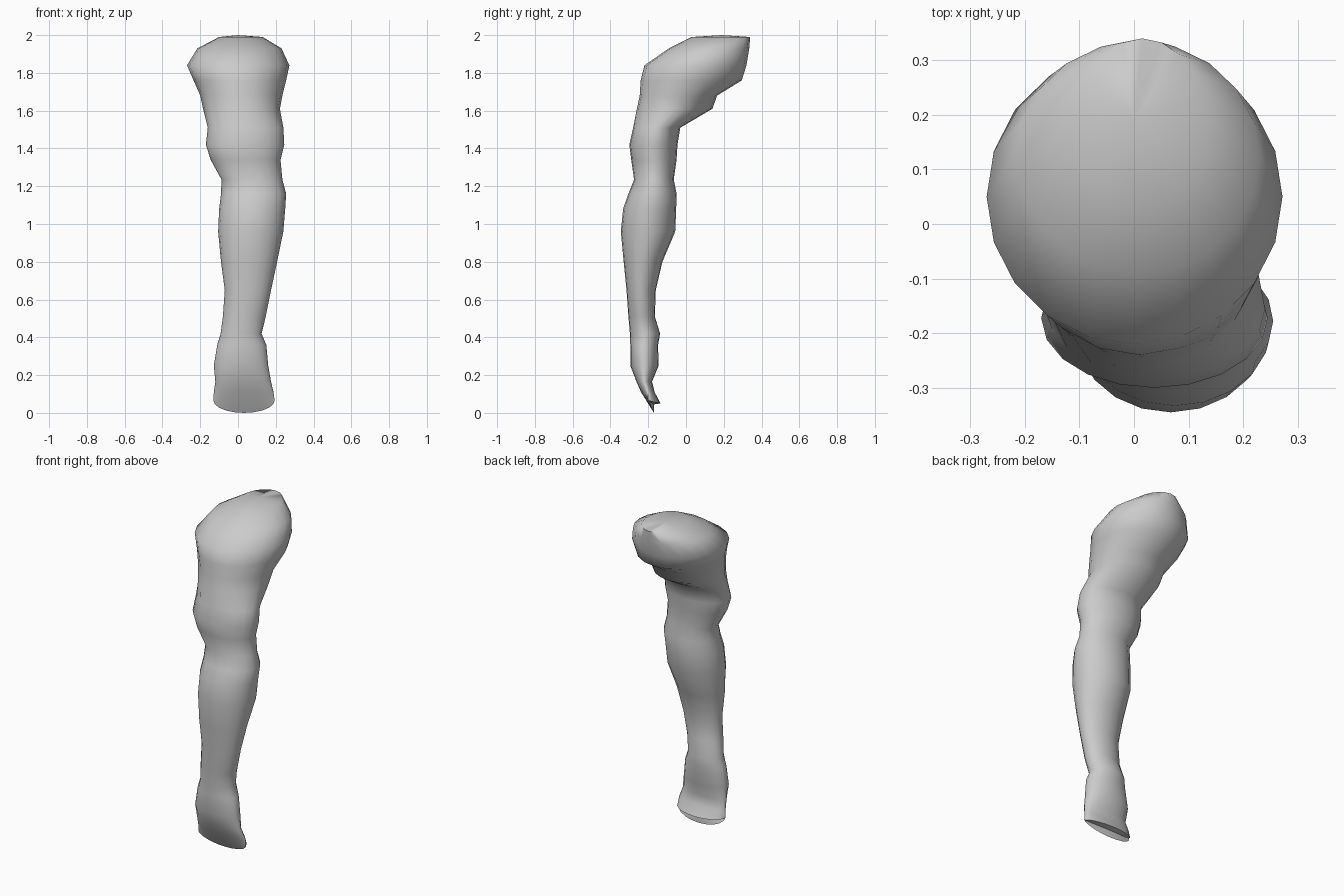
import bpy, bmesh, math

cube = bpy.data.objects.get("Cube")
if cube:
    bpy.data.objects.remove(cube, do_unlink=True)

SIDES = 20

# One plain grey material
grey = bpy.data.materials.new("plain grey")
grey.use_nodes = True
grey.diffuse_color = (0.6, 0.6, 0.6, 1)
grey.node_tree.nodes["Principled BSDF"].inputs["Base Color"].default_value = (0.6, 0.6, 0.6, 1)

# Cross-sections from shoulder to palm: height, front y, back y, right x, left x
SECTIONS = [
    (1.99, 0.03, 0.34, -0.10, 0.13),
    (1.93, -0.09, 0.335, -0.215, 0.23),
    (1.84, -0.22, 0.32, -0.27, 0.272),
    (1.76, -0.24, 0.295, -0.235, 0.255),
    (1.68, -0.245, 0.165, -0.20, 0.235),
    (1.61, -0.26, 0.14, -0.185, 0.222),
    (1.51, -0.28, -0.03, -0.16, 0.24),
    (1.42, -0.30, -0.045, -0.17, 0.245),
    (1.34, -0.29, -0.05, -0.145, 0.225),
    (1.235, -0.275, -0.065, -0.087, 0.235),
    (1.16, -0.305, -0.05, -0.09, 0.255),
    (1.08, -0.333, -0.052, -0.10, 0.25),
    (0.96, -0.345, -0.057, -0.105, 0.24),
    (0.80, -0.33, -0.125, -0.09, 0.207),
    (0.65, -0.315, -0.16, -0.07, 0.175),
    (0.51, -0.305, -0.165, -0.08, 0.147),
    (0.42, -0.297, -0.137, -0.092, 0.125),
    (0.36, -0.295, -0.148, -0.11, 0.15),
    (0.25, -0.295, -0.145, -0.128, 0.16),
    (0.165, -0.262, -0.18, -0.12, 0.175),
    (0.11, -0.238, -0.166, -0.128, 0.188),
]


def ring_angles():
    return [2 * math.pi * i / SIDES for i in range(SIDES)]


def oval(bm, z, y0, y1, x0, x1):
    cx, cy, rx, ry = (x0 + x1) / 2, (y0 + y1) / 2, (x1 - x0) / 2, (y1 - y0) / 2
    return [bm.verts.new((cx + rx * math.cos(a), cy + ry * math.sin(a), z))
            for a in ring_angles()]


def hand_rim(bm):
    # Flared rim: drops low at the front middle, rises towards both sides
    ring = []
    for a in ring_angles():
        s = math.sin(a)
        y = -0.2 + (0.03 if s < 0 else 0.065) * abs(s)
        z = 0.065 - (0.065 if s < 0 else 0.015) * abs(s)
        ring.append(bm.verts.new((0.032 + 0.162 * math.cos(a), y, z)))
    return ring


bm = bmesh.new()
rings = [oval(bm, *s) for s in SECTIONS]
rings.append(hand_rim(bm))

# Skin between neighbouring sections
for upper, lower in zip(rings, rings[1:]):
    for i in range(SIDES):
        j = (i + 1) % SIDES
        bm.faces.new((upper[i], lower[i], lower[j], upper[j]))

# Rounded shoulder top and closed hand end
crown = bm.verts.new((0.0, 0.19, 2.0))
palm = bm.verts.new((0.03, -0.17, 0.045))
for i in range(SIDES):
    j = (i + 1) % SIDES
    bm.faces.new((rings[0][i], rings[0][j], crown))
    bm.faces.new((rings[-1][j], rings[-1][i], palm))
bmesh.ops.recalc_face_normals(bm, faces=bm.faces[:])

mesh = bpy.data.meshes.new("arm")
bm.to_mesh(mesh)
bm.free()
mesh.materials.append(grey)
arm = bpy.data.objects.new("arm", mesh)
bpy.context.collection.objects.link(arm)

# Smooth skin with a crisp hand rim
bpy.ops.object.select_all(action='DESELECT')
arm.select_set(True)
bpy.context.view_layer.objects.active = arm
bpy.ops.object.shade_smooth_by_angle(angle=math.radians(75))
